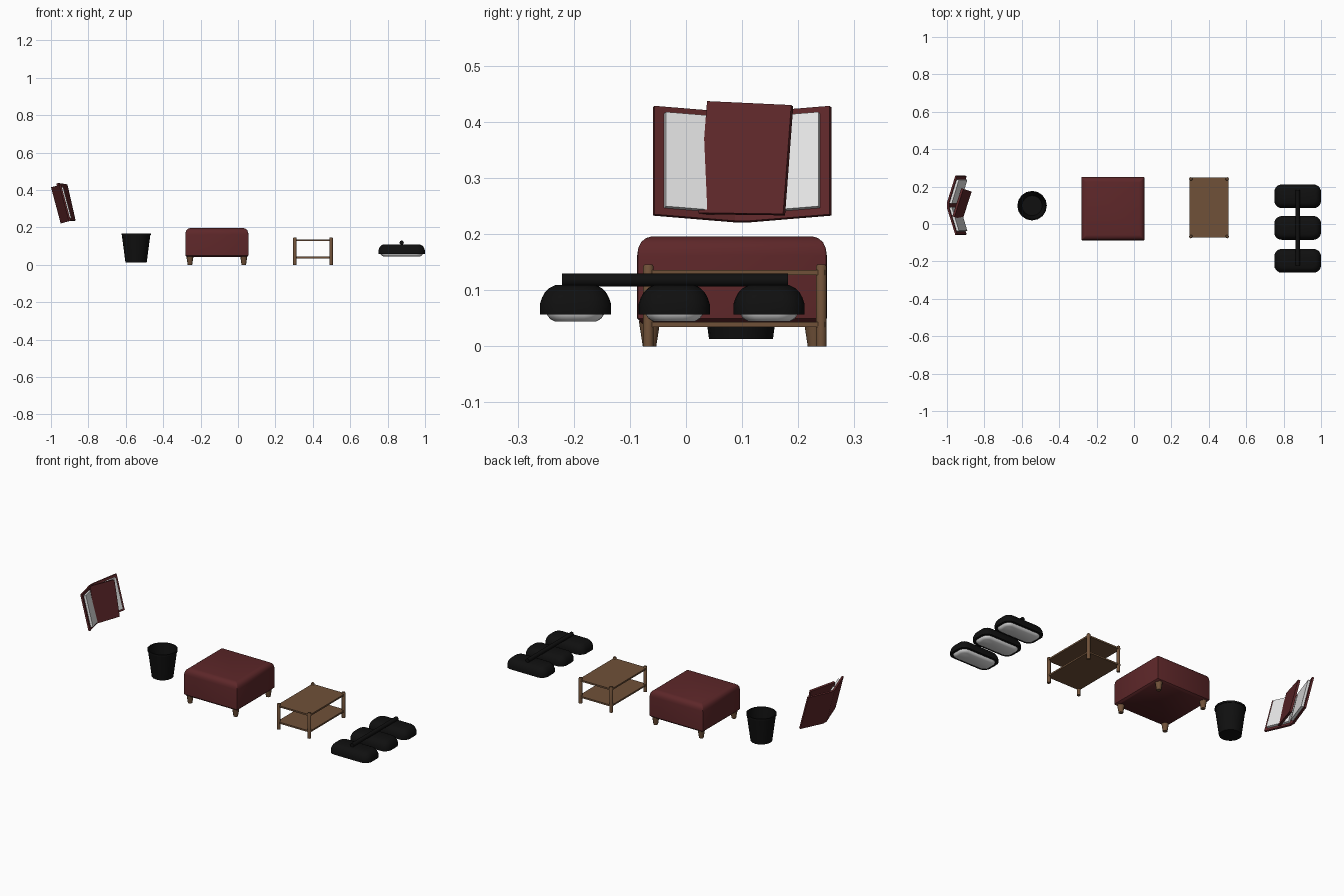
import bpy, bmesh, math
from mathutils import Matrix, Vector

if "Cube" in bpy.data.objects:
    bpy.data.objects.remove(bpy.data.objects["Cube"])


def mat(name, r, g, b):
    m = bpy.data.materials.new(name)
    m.diffuse_color = (r, g, b, 1)
    m.use_nodes = True
    m.node_tree.nodes["Principled BSDF"].inputs["Base Color"].default_value = m.diffuse_color
    return m


RED = mat("dark red", 0.11, 0.02, 0.022)
WOOD = mat("brown wood", 0.16, 0.082, 0.04)
BLACK = mat("black", 0.005, 0.005, 0.005)
WHITE = mat("off white", 0.8, 0.8, 0.8)


def finish(name, bm, material, smooth=None):
    bmesh.ops.recalc_face_normals(bm, faces=bm.faces)
    me = bpy.data.meshes.new(name)
    bm.to_mesh(me)
    bm.free()
    me.materials.append(material)
    ob = bpy.data.objects.new(name, me)
    bpy.context.collection.objects.link(ob)
    if smooth:
        bpy.ops.object.select_all(action='DESELECT')
        ob.select_set(True)
        bpy.context.view_layer.objects.active = ob
        bpy.ops.object.shade_smooth_by_angle(angle=math.radians(smooth))
    return ob


def ring(hx, hy, r, seg):
    """Rounded rectangle outline; a circle when r equals both half sizes."""
    pts = []
    for k, (sx, sy) in enumerate([(1, 1), (-1, 1), (-1, -1), (1, -1)]):
        for i in range(seg + 1):
            a = math.radians(90) * (k + i / seg)
            p = (sx * (hx - r) + r * math.cos(a), sy * (hy - r) + r * math.sin(a))
            if not pts or math.dist(p, pts[-1]) > 1e-6:
                pts.append(p)
    if math.dist(pts[0], pts[-1]) < 1e-6:
        pts.pop()
    return pts


def loft(name, rings, center, material, smooth=None, rot=None):
    """Skin rings of (hx, hy, radius, z) with the same number of points."""
    bm = bmesh.new()
    rot = rot or Matrix.Identity(3)
    loops = []
    for hx, hy, r, z, seg in rings:
        loops.append([bm.verts.new(rot @ Vector((x, y, z)) + Vector(center))
                      for x, y in ring(hx, hy, r, seg)])
    n = len(loops[0])
    for a, b in zip(loops, loops[1:]):
        for i in range(n):
            bm.faces.new((a[i], a[(i + 1) % n], b[(i + 1) % n], b[i]))
    bm.faces.new(loops[0][::-1])
    bm.faces.new(loops[-1])
    return finish(name, bm, material, smooth)


def turned(name, profile, center, material, seg=4, smooth=40, rot=None):
    return loft(name, [(r, r, r, z, seg) for r, z in profile], center, material, smooth, rot)


def box(name, lo, hi, material):
    bm = bmesh.new()
    bmesh.ops.create_cube(bm, size=1)
    for v in bm.verts:
        v.co = [(l + h) / 2 + c * (h - l) for l, h, c in zip(lo, hi, v.co)]
    return finish(name, bm, material)


def prism(name, bottom, top, material):
    bm = bmesh.new()
    a = [bm.verts.new(p) for p in bottom]
    b = [bm.verts.new(p) for p in top]
    n = len(a)
    for i in range(n):
        bm.faces.new((a[i], a[(i + 1) % n], b[(i + 1) % n], b[i]))
    bm.faces.new(a[::-1])
    bm.faces.new(b)
    return finish(name, bm, material)


# Waste bin, open at the top
turned("waste_bin", [(0.057, 0.013), (0.076, 0.158), (0.079, 0.158), (0.079, 0.168),
                     (0.073, 0.168), (0.054, 0.02)], (-0.545, 0.098, 0), BLACK)

# Ottoman: cushioned block with rounded top, on tapered feet
oc = (-0.113, 0.082, 0)
loft("ottoman_seat", [(h, h, 0.004, z, 2) for h, z in
                      [(0.16, 0.041), (0.169, 0.05), (0.169, 0.162), (0.167, 0.175),
                       (0.162, 0.186), (0.153, 0.193), (0.143, 0.196)]], oc, RED, 40)
for sx in (-1, 1):
    for sy in (-1, 1):
        turned("ottoman_foot", [(0.012, 0), (0.019, 0.045)],
               (oc[0] + sx * 0.144, oc[1] + sy * 0.147, 0), WOOD, seg=3)

# Two-tier side table
for name, z0, z1 in (("table_top", 0.127, 0.136), ("table_shelf", 0.034, 0.043)):
    box(name, (0.297, -0.072, z0), (0.505, 0.248, z1), WOOD)
for x in (0.304, 0.498):
    for y in (-0.067, 0.241):
        turned("table_post", [(0.0095, 0), (0.0095, 0.142), (0.007, 0.146)],
               (x, y, 0), WOOD, seg=3)

# Three-shade lamp with a joining bar
for y in (-0.197, -0.021, 0.148):
    loft("lamp_shade", [(0.125 - d, 0.0635 - d, r, z, 5) for d, r, z in
                        [(0, 0.04, 0.057), (0, 0.04, 0.075), (0.004, 0.038, 0.087),
                         (0.009, 0.035, 0.096), (0.017, 0.03, 0.104), (0.027, 0.025, 0.109)]],
         (0.875, y, 0), BLACK, 40)
    loft("lamp_diffuser", [(0.125 - d, 0.0635 - d, r, z, 5) for d, r, z in
                           [(0.012, 0.034, 0.06), (0.013, 0.034, 0.056),
                            (0.018, 0.03, 0.049), (0.027, 0.025, 0.044)]],
         (0.875, y, 0), WHITE, 40)
turned("lamp_bar", [(0.0115, -0.2015), (0.0115, 0.2015)], (0.875, -0.0195, 0.118), BLACK,
       seg=3, rot=Matrix.Rotation(math.radians(90), 3, 'X'))

# Open book leaning back: local axes are normal, width, height
t = math.radians(15)
s, c = math.sin(t), math.cos(t)


def book(profile, w):
    return [(-0.948 + n * c - w * s, 0.1 + u, 0.221 + n * s + w * c) for n, u in profile]


cover = [(0, -0.015), (0.046, -0.159), (0.0555, -0.156), (0.0105, -0.013),
         (0.0105, 0.013), (0.0555, 0.156), (0.046, 0.159), (0, 0.015)]
prism("book_cover", book(cover, 0), book(cover, 0.2), RED)
for side in (-1, 1):
    pages = [(0.008, side * 0.012), (0.0495, side * 0.139),
             (0.0625, side * 0.136), (0.0225, side * 0.009)]
    prism("book_pages", book(pages, 0.013), book(pages, 0.187), WHITE)

# Turned panel standing out of the middle of the book
front = [Vector(p) for p in ((-0.917, 0.022, 0.238), (-0.868, 0.173, 0.236),
                             (-0.912, 0.1875, 0.430), (-0.960, 0.0375, 0.437))]
normal = (front[1] - front[0]).cross(front[3] - front[0]).normalized()
prism("book_panel", [p - normal * 0.012 for p in front], front, RED)
